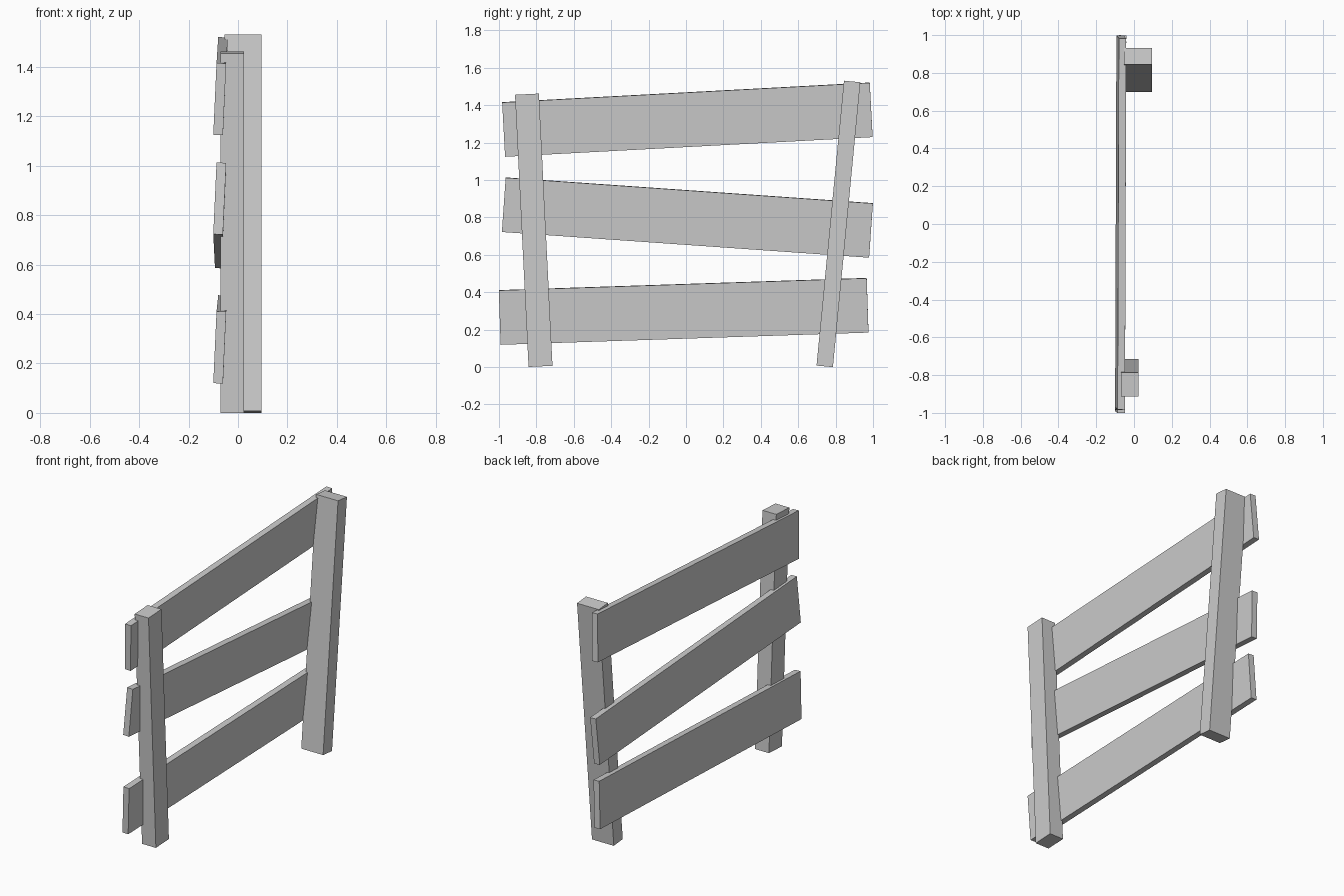
import bpy
from math import radians

if "Cube" in bpy.data.objects:
    bpy.data.objects.remove(bpy.data.objects["Cube"])


def beam(name, loc, size, tilt, lean=0.0, yaw=0.0):
    """Rectangular timber: lean about its length, then tilt in the fence plane, then yaw."""
    bpy.ops.mesh.primitive_cube_add(size=1, location=loc)
    ob = bpy.context.object
    ob.name = name
    ob.scale = size
    ob.rotation_mode = 'YXZ'
    ob.rotation_euler = (radians(tilt), radians(lean), radians(yaw))
    return ob


# Crooked upright posts
beam("post_left", (-0.0225, -0.814, 0.731), (0.095, 0.128, 1.457), 2.85)
beam("post_right", (0.021, 0.815, 0.765), (0.15, 0.088, 1.53), -5.5)

# Three skewed rails nailed across the posts
rails = [
    ("rail_bottom", -0.0125, 0.2975, 1.9),
    ("rail_middle", 0.0075, 0.799, -4.0),
    ("rail_top", 0.0075, 1.3225, 3.06),
]
for name, y, z, tilt in rails:
    beam(name, (-0.0705, y, z), (0.039, 1.968, 0.291), tilt, lean=2.6, yaw=-0.2)
